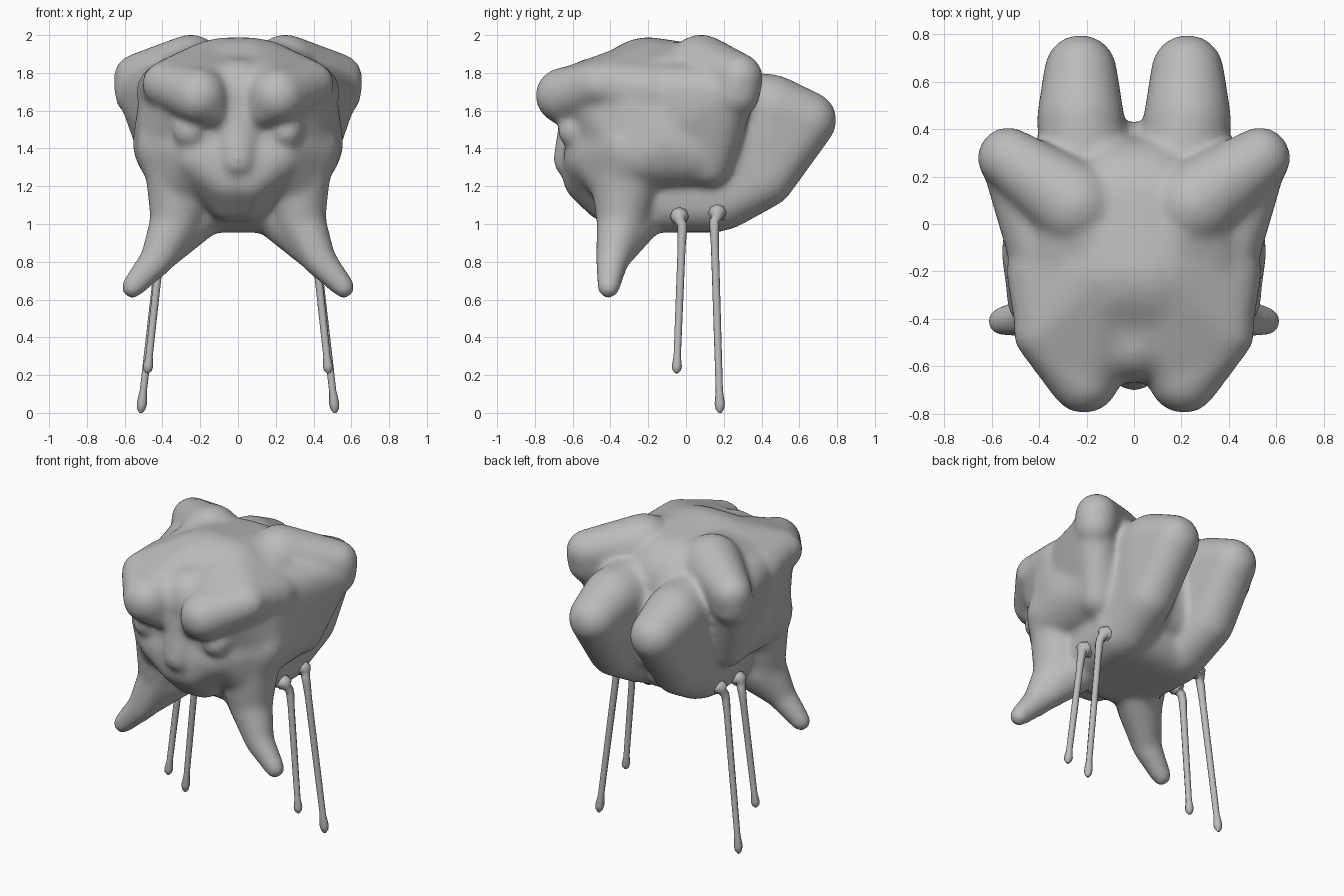
import bpy, bmesh
from mathutils import Vector

cube = bpy.data.objects.get("Cube")
if cube:
    bpy.data.objects.remove(cube)

clay = bpy.data.materials.new("plain grey")
clay.use_nodes = True
GREY = (0.5, 0.5, 0.5, 1)
clay.diffuse_color = GREY
clay.node_tree.nodes["Principled BSDF"].inputs["Base Color"].default_value = GREY


def hull(bm, balls, sides=(1, -1)):
    """Add the convex skin around balls (x, y, z, radius)."""
    for s in sides:
        part = bmesh.new()
        for x, y, z, r in balls:
            made = bmesh.ops.create_icosphere(part, subdivisions=3, radius=r)
            bmesh.ops.translate(part, verts=made["verts"], vec=(s * x, y, z))
        out = bmesh.ops.convex_hull(part, input=part.verts)
        loose = {g for g in out["geom_interior"] + out["geom_unused"]
                 if isinstance(g, bmesh.types.BMVert)}
        bmesh.ops.delete(part, geom=list(loose), context="VERTS")
        temp = bpy.data.meshes.new("temp")
        part.to_mesh(temp)
        bm.from_mesh(temp)
        part.free()
        bpy.data.meshes.remove(temp)


def chain(bm, balls):
    """Add a tapered limb through consecutive balls."""
    for a, b in zip(balls, balls[1:]):
        hull(bm, [a, b])


def both(balls):
    return balls + [(-x, y, z, r) for x, y, z, r in balls]


bm = bmesh.new()
# Skull
hull(bm, both([(0.06, -0.2, 1.68, 0.31), (0.05, 0.08, 1.66, 0.29),
               (0.34, -0.12, 1.43, 0.22), (0.33, 0.05, 1.4, 0.21),
               (0.36, -0.27, 1.7, 0.16), (0.24, -0.44, 1.66, 0.2),
               (0.35, -0.26, 1.38, 0.19), (0.14, -0.47, 1.32, 0.16)]), (1,))
# Lower body
hull(bm, both([(0.19, -0.25, 1.12, 0.165), (0.22, 0.15, 1.12, 0.165),
               (0.2, 0.0, 1.4, 0.2)]), (1,))
# Muzzle and chin
hull(bm, both([(0.2, -0.5, 1.36, 0.15), (0.06, -0.52, 1.24, 0.13),
               (0.05, -0.42, 1.13, 0.12)]), (1,))
# Cheeks running back to the sides
hull(bm, [(0.22, -0.5, 1.38, 0.14), (0.36, -0.3, 1.4, 0.18), (0.3, -0.33, 1.22, 0.17)])
# Middle of the back
hull(bm, both([(0.08, 0.17, 1.5, 0.26), (0.08, 0.25, 1.28, 0.17)]), (1,))
# Forehead ridge and nose
chain(bm, [(0, -0.5, 1.72, 0.16), (0, -0.54, 1.5, 0.14), (0, -0.6, 1.34, 0.105)])
# Brows, sharp along the lower edge
chain(bm, [(0.13, -0.64, 1.59, 0.08), (0.21, -0.65, 1.68, 0.15),
           (0.39, -0.46, 1.74, 0.12)])
# Crown flowing back from the brows
hull(bm, [(0.2, -0.64, 1.68, 0.145), (0.37, -0.45, 1.74, 0.13),
          (0.39, -0.2, 1.7, 0.15), (0.12, -0.2, 1.77, 0.21)])
hull(bm, both([(0.12, -0.48, 1.68, 0.19), (0.1, -0.15, 1.74, 0.24)]), (1,))
# Eyes
hull(bm, [(0.255, -0.59, 1.49, 0.09)])
# Ears with their webs
hull(bm, [(0.25, 0.08, 1.82, 0.185), (0.53, 0.28, 1.775, 0.13), (0.53, 0.27, 1.69, 0.125)])
hull(bm, [(0.52, 0.26, 1.72, 0.12), (0.28, 0.08, 1.75, 0.15), (0.38, 0.12, 1.32, 0.13)])
# Flanks from the ears to the temples
hull(bm, [(0.52, 0.25, 1.7, 0.12), (0.39, -0.03, 1.55, 0.16),
          (0.38, 0.12, 1.33, 0.13), (0.36, -0.15, 1.7, 0.16)])
# Slope between ears and crown
hull(bm, [(0.24, 0.05, 1.78, 0.18), (0.08, -0.15, 1.72, 0.25), (0.3, -0.2, 1.7, 0.19)])
# Rear lobes
hull(bm, [(0.225, 0.645, 1.55, 0.155), (0.225, 0.45, 1.61, 0.185), (0.2, 0.15, 1.63, 0.19),
          (0.235, 0.42, 1.24, 0.155), (0.21, 0.2, 1.13, 0.165)])
# Tusk-like front limbs
chain(bm, [(0.3, -0.32, 1.26, 0.19), (0.33, -0.34, 1.02, 0.135),
           (0.43, -0.39, 0.81, 0.09), (0.56, -0.41, 0.665, 0.062)])
hull(bm, [(0.18, -0.22, 1.08, 0.14), (0.31, -0.31, 0.98, 0.13), (0.4, -0.37, 0.84, 0.09)])

mesh = bpy.data.meshes.new("head_body")
bm.to_mesh(mesh)
bm.free()
body = bpy.data.objects.new("head_body", mesh)
bpy.context.collection.objects.link(body)
mesh.materials.append(clay)

# Fuse the volumes and soften the joins
fuse = body.modifiers.new("fuse", "REMESH")
fuse.mode = "VOXEL"
fuse.voxel_size = 0.016
fuse.use_smooth_shade = True
soften = body.modifiers.new("soften", "SMOOTH")
soften.factor = 0.5
soften.iterations = 26


def tube(name, points):
    """A round stalk through points (x, y, z, radius)."""
    curve = bpy.data.curves.new(name, "CURVE")
    curve.dimensions = "3D"
    curve.bevel_depth = 1
    curve.bevel_resolution = 2
    curve.use_fill_caps = True
    spline = curve.splines.new("POLY")
    spline.points.add(len(points) - 1)
    for p, (x, y, z, r) in zip(spline.points, points):
        p.co = (x, y, z, 1)
        p.radius = r
    spline.use_smooth = True
    curve.materials.append(clay)
    obj = bpy.data.objects.new(name, curve)
    bpy.context.collection.objects.link(obj)


# Thin stalk legs: collar, bent knee, long shaft and pointed foot
for label, y, top, foot, tip_x in (("front", -0.035, 1.04, 0.21, 0.48),
                                   ("rear", 0.165, 1.06, 0.0, 0.515)):
    lean = 0.015 if label == "rear" else -0.015
    for side, s in (("left", 1), ("right", -1)):
        start = Vector((0.4, y - lean, top - 0.08))
        end = Vector((tip_x, y + lean, foot))
        shaft = [(*start.lerp(end, t), r) for t, r in
                 ((0, 0.025), (0.1, 0.021), (0.5, 0.02), (0.88, 0.019),
                  (0.95, 0.027), (0.98, 0.022), (1, 0.008))]
        path = [(0.3, y, top, 0.04), (0.345, y, top, 0.042), (0.36, y, top, 0.05),
                (0.375, y, top - 0.005, 0.045), (0.38, y, top - 0.02, 0.03),
                (0.392, y - lean, top - 0.045, 0.026)] + shaft
        tube(f"{label}_{side}_leg", [(s * a, b, c, r) for a, b, c, r in path])
